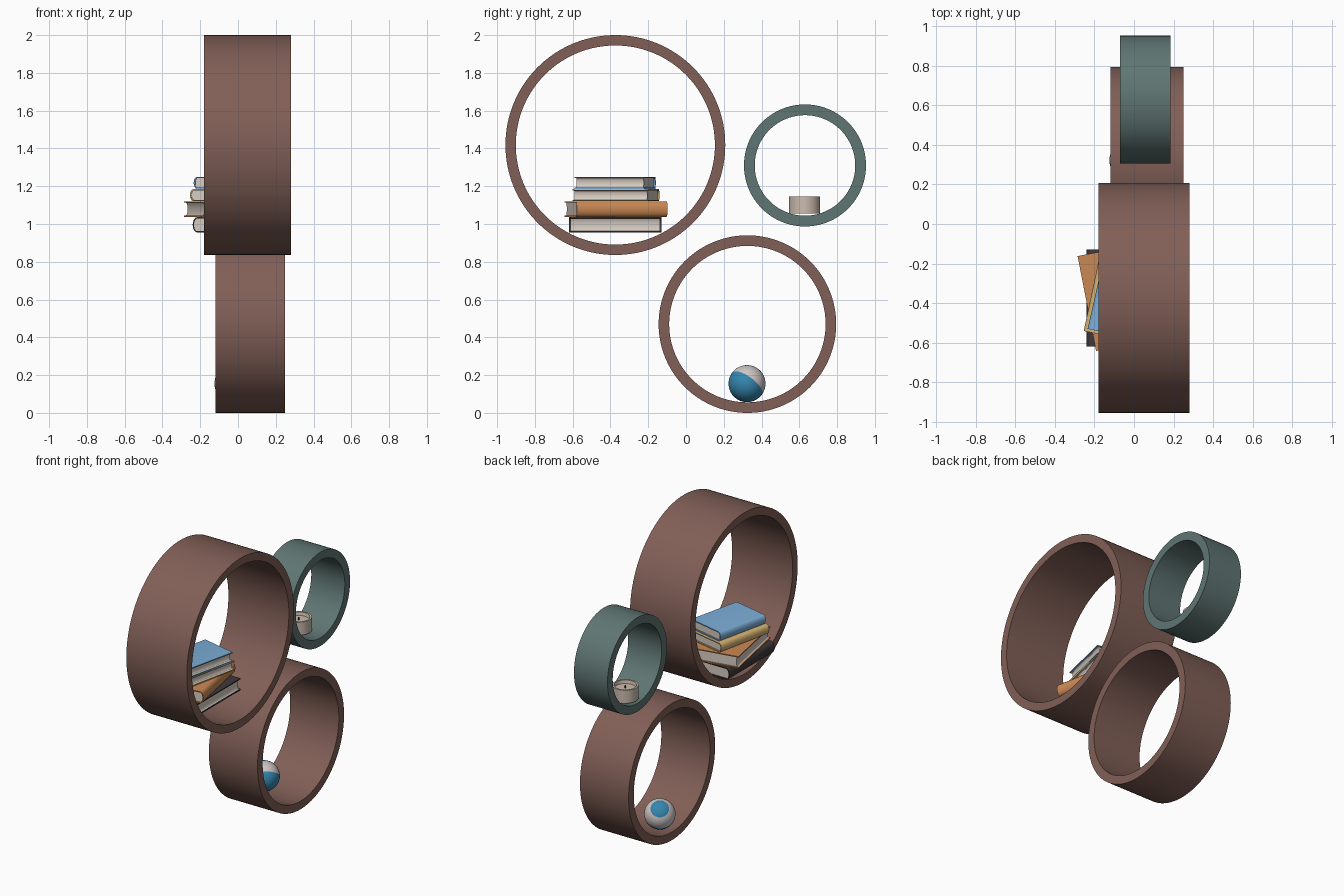
import bpy, bmesh
from math import pi, sin, cos, radians
from mathutils import Vector, Matrix

if "Cube" in bpy.data.objects:
    bpy.data.objects.remove(bpy.data.objects["Cube"])


def material(name, rgb):
    m = bpy.data.materials.new(name)
    m.diffuse_color = (*rgb, 1)
    m.use_nodes = True
    m.node_tree.nodes["Principled BSDF"].inputs["Base Color"].default_value = m.diffuse_color
    return m


BROWN = material("brown_wood", (0.22, 0.115, 0.095))
TEAL = material("teal_paint", (0.115, 0.18, 0.17))
PAGES = material("paper", (0.67, 0.60, 0.53))
BLACK = material("black_cover", (0.05, 0.04, 0.042))
ORANGE = material("orange_cover", (0.60, 0.25, 0.09))
YELLOW = material("yellow_cover", (0.67, 0.45, 0.17))
SKY = material("sky_cover", (0.20, 0.42, 0.68))
BLUE = material("ball_blue", (0.035, 0.24, 0.43))
WHITE = material("ball_white", (0.62, 0.57, 0.56))
CREAM = material("candle_cream", (0.60, 0.50, 0.42))


def finish(bm, name, mats, matrix, smooth=True):
    bmesh.ops.recalc_face_normals(bm, faces=bm.faces)
    me = bpy.data.meshes.new(name)
    bm.to_mesh(me)
    bm.free()
    ob = bpy.data.objects.new(name, me)
    bpy.context.collection.objects.link(ob)
    for m in mats:
        me.materials.append(m)
    ob.matrix_world = matrix
    if smooth:
        bpy.ops.object.select_all(action='DESELECT')
        ob.select_set(True)
        bpy.context.view_layer.objects.active = ob
        bpy.ops.object.shade_smooth_by_angle(angle=radians(30))
    return ob


def lathe(name, profile, closed, mat, matrix, steps=96):
    """Spin an (r, z) profile around the local z axis."""
    bm = bmesh.new()
    vs = [bm.verts.new((r, 0, z)) for r, z in profile]
    es = [bm.edges.new(p) for p in zip(vs, vs[1:] + (vs[:1] if closed else []))]
    bmesh.ops.spin(bm, geom=vs + es, cent=(0, 0, 0), axis=(0, 0, 1),
                   angle=2 * pi, steps=steps, use_merge=True)
    bmesh.ops.remove_doubles(bm, verts=bm.verts, dist=1e-5)
    return finish(bm, name, [mat], matrix)


# Ring shelves: open tubes lying along x
def ring(name, x0, x1, y, z, r_out, r_in, mat):
    prof = [(r_in, x0), (r_out, x0), (r_out, x1), (r_in, x1)]
    lathe(name, prof, True, mat,
          Matrix.Translation((0, y, z)) @ Matrix.Rotation(pi / 2, 4, 'Y'), 128)


ring("large_ring_shelf", -0.18, 0.28, -0.374, 1.418, 0.582, 0.527, BROWN)
ring("lower_ring_shelf", -0.12, 0.25, 0.325, 0.47, 0.47, 0.414, BROWN)
ring("small_ring_shelf", -0.07, 0.185, 0.63, 1.31, 0.323, 0.266, TEAL)


# Books: C-shaped cover with rounded spine on local -x, and a page block
def prism(name, outline, length, mat, matrix):
    bm = bmesh.new()
    f = bm.faces.new([bm.verts.new((x, -length / 2, z)) for x, z in outline])
    new = bmesh.ops.extrude_face_region(bm, geom=[f])["geom"]
    bmesh.ops.translate(bm, vec=(0, length, 0),
                        verts=[v for v in new if isinstance(v, bmesh.types.BMVert)])
    finish(bm, name, [mat], matrix)


def arc(cx, rx, rz, start, end, n=10):
    angles = [start + (end - start) * i / n for i in range(n + 1)]
    return [(cx + rx * cos(a), rz * sin(a)) for a in angles]


def book(name, x, y, z0, z1, width, length, turn, mat):
    h, t, w = (z1 - z0) / 2, 0.007, width / 2
    bulge = h * 0.6
    cx = -w + bulge
    mtx = (Matrix.Translation((x, y, (z0 + z1) / 2))
           @ Matrix.Rotation(radians(turn), 4, 'Z'))
    cover = ([(w, h)] + arc(cx, bulge, h, pi / 2, 1.5 * pi) + [(w, -h), (w, -h + t)]
             + arc(cx, bulge - t, h - t, 1.5 * pi, pi / 2) + [(w, h - t)])
    prism(name + "_cover", cover, length, mat, mtx)
    # page block with a slightly hollow fore-edge
    e = h - t
    pages = (arc(cx, bulge - t, e, pi / 2, 1.5 * pi)
             + arc(w - 0.008, -0.010, e, -pi / 2, pi / 2, 8))
    prism(name + "_pages", pages, length - 0.016, PAGES, mtx)


book("bottom_book", -0.065, -0.374, 0.955, 1.036, 0.35, 0.49, 0, BLACK)
book("second_book", -0.072, -0.37, 1.038, 1.12, 0.34, 0.489, 191, ORANGE)
book("third_book", -0.07, -0.371, 1.121, 1.184, 0.29, 0.41, -12, YELLOW)
book("top_book", -0.061, -0.375, 1.185, 1.25, 0.27, 0.38, -12.8, SKY)

# Ball: blue half, white half with a blue cap, tilted
bm = bmesh.new()
bmesh.ops.create_uvsphere(bm, u_segments=40, v_segments=20, radius=0.098)
for f in bm.faces:
    c = f.calc_center_median().normalized().z
    f.material_index = 1 if 0 < c < cos(radians(36)) else 0
tilt = Vector((-0.38, 0.55, 0.745)).to_track_quat('Z', 'Y').to_matrix().to_4x4()
finish(bm, "ball", [BLUE, WHITE], Matrix.Translation((-0.027, 0.323, 0.155)) @ tilt)

# Candle: cup with recessed wax and a wick
at = Matrix.Translation((0.022, 0.628, 1.056))
lathe("candle_cup", [(0, 0), (0.082, 0), (0.082, 0.09), (0.07, 0.09),
                     (0.066, 0.068), (0, 0.068)], False, CREAM, at, 48)
lathe("candle_wick", [(0, 0.06), (0.004, 0.06), (0.004, 0.086), (0, 0.086)],
      False, BLACK, at, 12)
